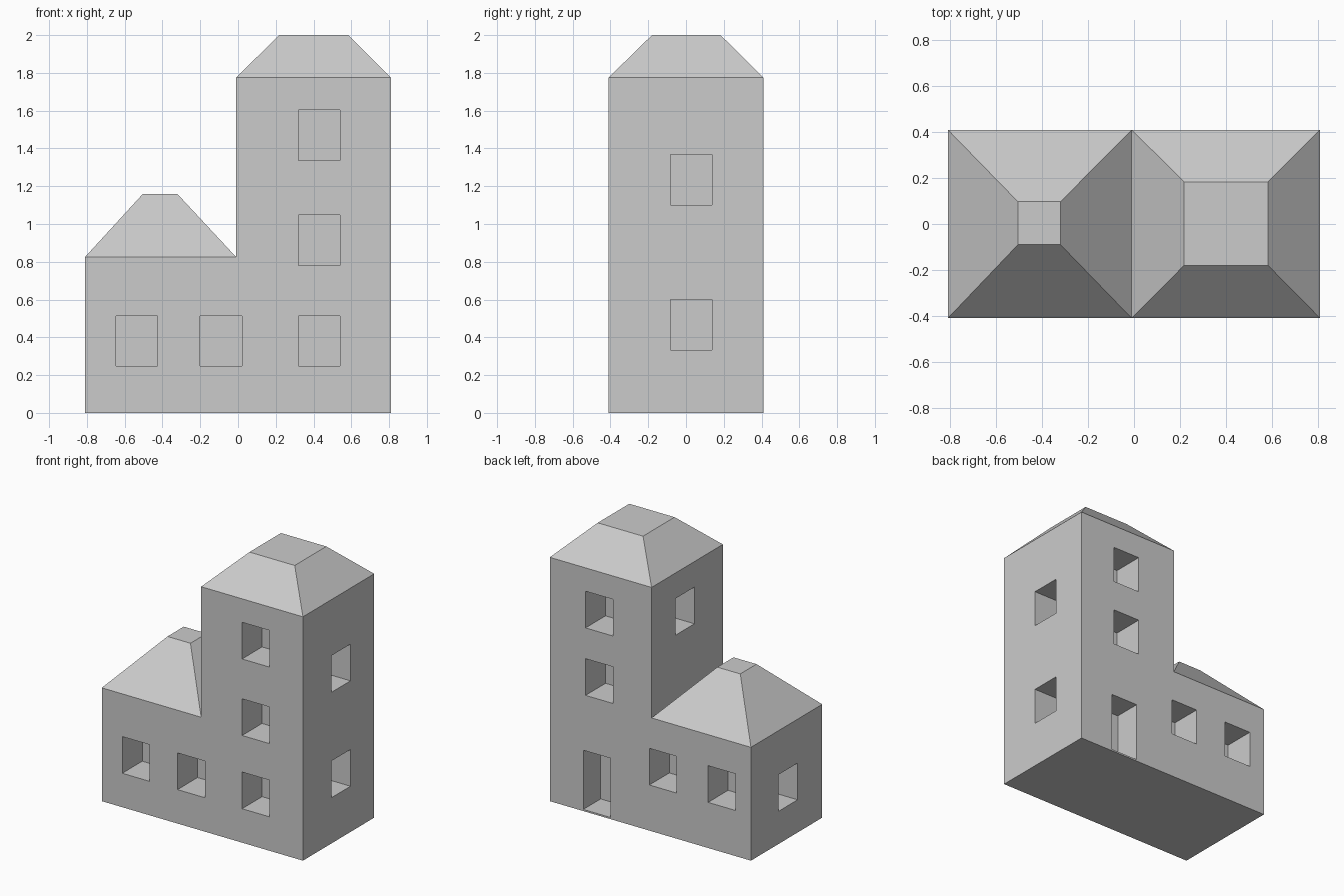
import bpy, bmesh

if "Cube" in bpy.data.objects:
    bpy.data.objects.remove(bpy.data.objects["Cube"])

W = 0.81      # half width in x
D = 0.41      # half depth in y
SPLIT = -0.01 # x where the wing meets the tower
WING_H, TOWER_H = 0.825, 1.775
DEPTH = 0.23  # window recess depth

stone = bpy.data.materials.new("plain grey")
stone.diffuse_color = (0.6, 0.6, 0.6, 1)
stone.use_nodes = True
stone.node_tree.nodes["Principled BSDF"].inputs["Base Color"].default_value = stone.diffuse_color


def make_object(name, bm):
    bmesh.ops.recalc_face_normals(bm, faces=bm.faces)
    mesh = bpy.data.meshes.new(name)
    bm.to_mesh(mesh)
    bm.free()
    mesh.materials.append(stone)
    obj = bpy.data.objects.new(name, mesh)
    bpy.context.collection.objects.link(obj)
    return obj


def add_frustum(bm, low, high):
    """low / high: (x0, x1, y0, y1, z) rectangles joined into a solid."""
    rings = []
    for x0, x1, y0, y1, z in (low, high):
        rings.append([bm.verts.new(p) for p in
                      ((x0, y0, z), (x1, y0, z), (x1, y1, z), (x0, y1, z))])
    a, b = rings
    bm.faces.new(a[::-1])
    bm.faces.new(b)
    for i in range(4):
        j = (i + 1) % 4
        bm.faces.new((a[i], a[j], b[j], b[i]))


def add_box(bm, x0, x1, y0, y1, z0, z1):
    add_frustum(bm, (x0, x1, y0, y1, z0), (x0, x1, y0, y1, z1))


# Walls: L-shaped profile extruded front to back
bm = bmesh.new()
profile = [(-W, 0), (W, 0), (W, TOWER_H), (SPLIT, TOWER_H),
           (SPLIT, WING_H), (-W, WING_H)]
face = bm.faces.new([bm.verts.new((x, -D, z)) for x, z in profile])
ext = bmesh.ops.extrude_face_region(bm, geom=[face])
bmesh.ops.translate(bm, vec=(0, 2 * D, 0),
                    verts=[v for v in ext["geom"] if isinstance(v, bmesh.types.BMVert)])
walls = make_object("walls", bm)

# Window and door recesses
OUT = 0.05
WW, WH = 0.22, 0.267
cut = bmesh.new()
# front windows (left x, bottom z)
for x, z in ((-0.645, 0.247), (-0.2, 0.247), (0.32, 0.247), (0.32, 0.78), (0.32, 1.337)):
    add_box(cut, x, x + WW, -D - OUT, -D + DEPTH, z, z + WH)
# back windows
for x, z in ((-0.685, 0.332), (-0.212, 0.332), (0.302, 0.847), (0.302, 1.338)):
    add_box(cut, x, x + WW, D - DEPTH, D + OUT, z, z + WH)
# back door
add_box(cut, 0.32, 0.54, D - 0.2, D + OUT, 0.012, 0.443)
# right side windows
for z in (0.333, 1.1):
    add_box(cut, W - DEPTH, W + OUT, -0.083, 0.137, z, z + WH)
# left side windows: wing, then tower above the wing roof
add_box(cut, -W - OUT, -W + DEPTH, -0.127, 0.092, 0.238, 0.505)
add_box(cut, SPLIT - OUT, SPLIT + DEPTH, -0.083, 0.137, 1.322, 1.589)
cutter = make_object("recess_cutter", cut)
cutter.hide_render = True

mod = walls.modifiers.new("recesses", "BOOLEAN")
mod.operation = "DIFFERENCE"
mod.solver = "EXACT"
mod.object = cutter
bpy.context.view_layer.objects.active = walls
bpy.ops.object.modifier_apply(modifier=mod.name)
bpy.data.objects.remove(cutter)

# Hipped roofs with flat tops
bm = bmesh.new()
add_frustum(bm, (-W, SPLIT, -D, D, WING_H), (-0.505, -0.32, -0.09, 0.097, 1.158))
make_object("wing_roof", bm)

bm = bmesh.new()
add_frustum(bm, (SPLIT, W, -D, D, TOWER_H), (0.218, 0.583, -0.18, 0.183, 2.0))
make_object("tower_roof", bm)
